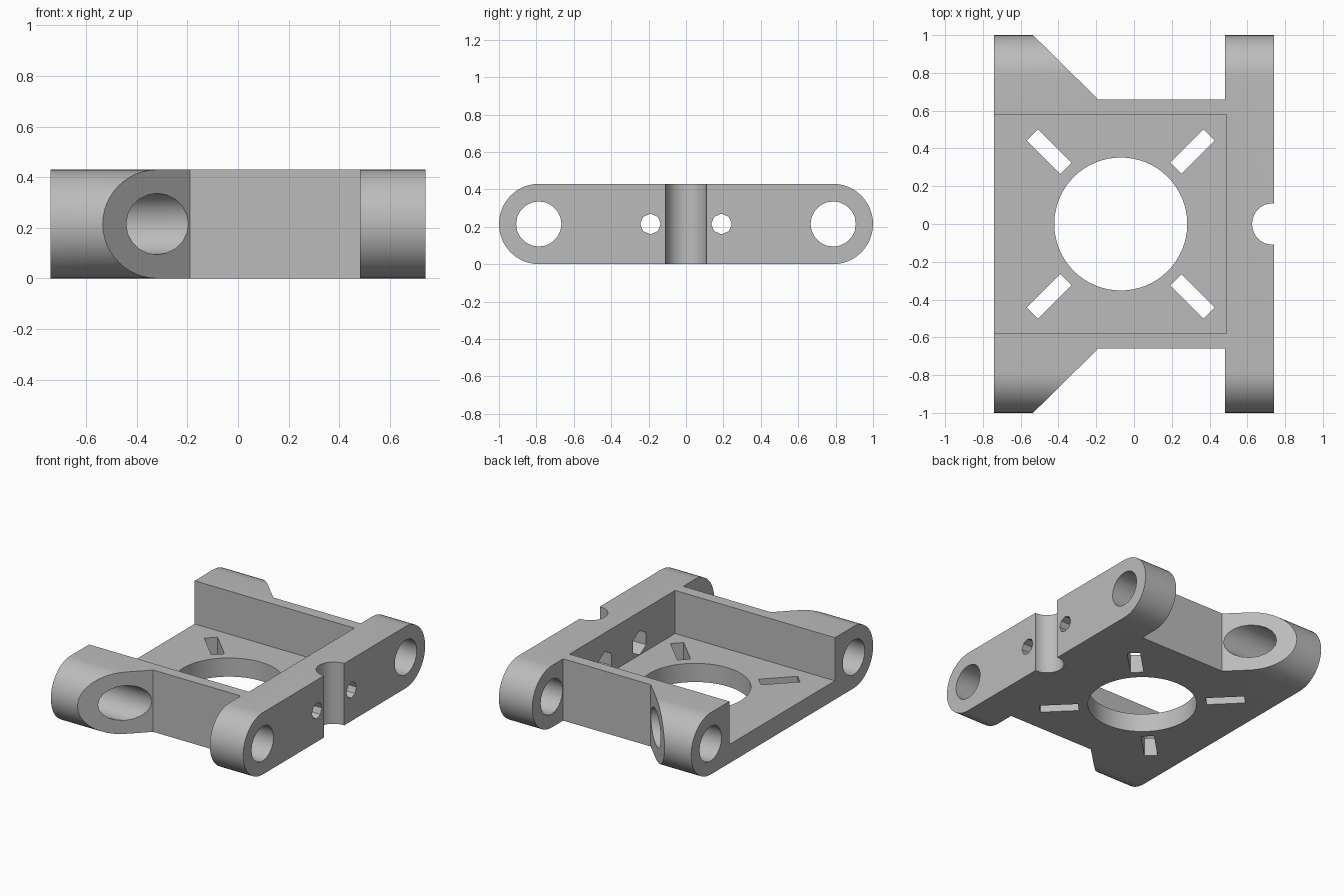
import bpy, bmesh, math
from mathutils import Vector

if "Cube" in bpy.data.objects:
    bpy.data.objects.remove(bpy.data.objects["Cube"])

H = 0.43           # overall height
MID = H / 2        # height of the cross holes
CX = -0.07         # centre of the round opening


def prism(name, pts, axis, lo, hi):
    """Extrude a 2D outline along z (points are x, y) or x (points are y, z)."""
    bm = bmesh.new()
    if axis == 'z':
        verts = [bm.verts.new((u, v, lo)) for u, v in pts]
        step = Vector((0, 0, hi - lo))
    else:
        verts = [bm.verts.new((lo, u, v)) for u, v in pts]
        step = Vector((hi - lo, 0, 0))
    face = bm.faces.new(verts)
    ext = bmesh.ops.extrude_face_region(bm, geom=[face])
    moved = [g for g in ext['geom'] if isinstance(g, bmesh.types.BMVert)]
    bmesh.ops.translate(bm, verts=moved, vec=step)
    bmesh.ops.recalc_face_normals(bm, faces=bm.faces)
    mesh = bpy.data.meshes.new(name)
    bm.to_mesh(mesh)
    bm.free()
    obj = bpy.data.objects.new(name, mesh)
    bpy.context.collection.objects.link(obj)
    return obj


def arc(cu, cv, r, n, start=0.0, sweep=math.tau):
    """Points on a circle or arc; an arc includes its end point."""
    count = n if sweep == math.tau else n + 1
    return [(cu + r * math.cos(start + sweep * i / n),
             cv + r * math.sin(start + sweep * i / n)) for i in range(count)]


def box(u0, u1, v0, v1):
    return [(u0, v0), (u1, v0), (u1, v1), (u0, v1)]


# Main block: round-ended side profile
profile = (arc(1 - MID, MID, MID, 24, -math.pi / 2, math.pi)
           + arc(MID - 1, MID, MID, 24, math.pi / 2, math.pi))
body = prism("bracket_body", profile, 'x', -0.74, 0.74)

cutters = [
    # Tray pocket, open at one end
    prism("pocket_cutter", box(-0.9, 0.49, -0.58, 0.58), 'z', 0.13, 0.6),
    # Round opening in the floor
    prism("opening_cutter", arc(CX, 0, 0.352, 64), 'z', -0.1, 0.3),
    # Half-round cable notch
    prism("notch_cutter", arc(0.735, 0, 0.11, 32), 'z', -0.1, 0.6),
]
for s in (-1, 1):
    # Gap between the arms, with a slanted side
    gap = [(-0.19, s * 0.66), (0.483, s * 0.66), (0.483, s * 1.1), (-0.636, s * 1.1)]
    cutters.append(prism("arm_gap_cutter", gap, 'z', -0.1, 0.6))
    # Pivot holes through the arms
    cutters.append(prism("pivot_cutter", arc(s * 0.787, MID, 0.121, 20), 'x', -0.9, 0.9))
    # Screw holes and hexagonal nut recesses
    cutters.append(prism("screw_cutter", arc(s * 0.19, MID, 0.055, 8), 'x', 0.4, 0.9))
    cutters.append(prism("nut_cutter", arc(s * 0.19, MID, 0.084, 6, math.pi / 2), 'x', 0.4, 0.59))
    # Diagonal floor slots
    for t in (-1, 1):
        d, w = Vector((t, s)).normalized(), Vector((-s, t)).normalized()
        c = Vector((CX + t * 0.38, s * 0.383))
        slot = [c + d * (a * 0.125) + w * (b * 0.042)
                for a, b in ((-1, -1), (1, -1), (1, 1), (-1, 1))]
        cutters.append(prism("slot_cutter", slot, 'z', -0.1, 0.3))

# Cut everything out of the block
bpy.context.view_layer.objects.active = body
body.select_set(True)
for cutter in cutters:
    mod = body.modifiers.new("cut", 'BOOLEAN')
    mod.operation = 'DIFFERENCE'
    mod.solver = 'EXACT'
    mod.object = cutter
    bpy.ops.object.modifier_apply(modifier=mod.name)
    bpy.data.objects.remove(cutter, do_unlink=True)

# Finish
grey = bpy.data.materials.new("plain grey")
grey.diffuse_color = (0.5, 0.5, 0.5, 1)
grey.use_nodes = True
grey.node_tree.nodes["Principled BSDF"].inputs["Base Color"].default_value = grey.diffuse_color
body.data.materials.clear()
body.data.materials.append(grey)
for p in body.data.polygons:
    p.material_index = 0
bpy.ops.object.shade_smooth_by_angle(angle=math.radians(30))
